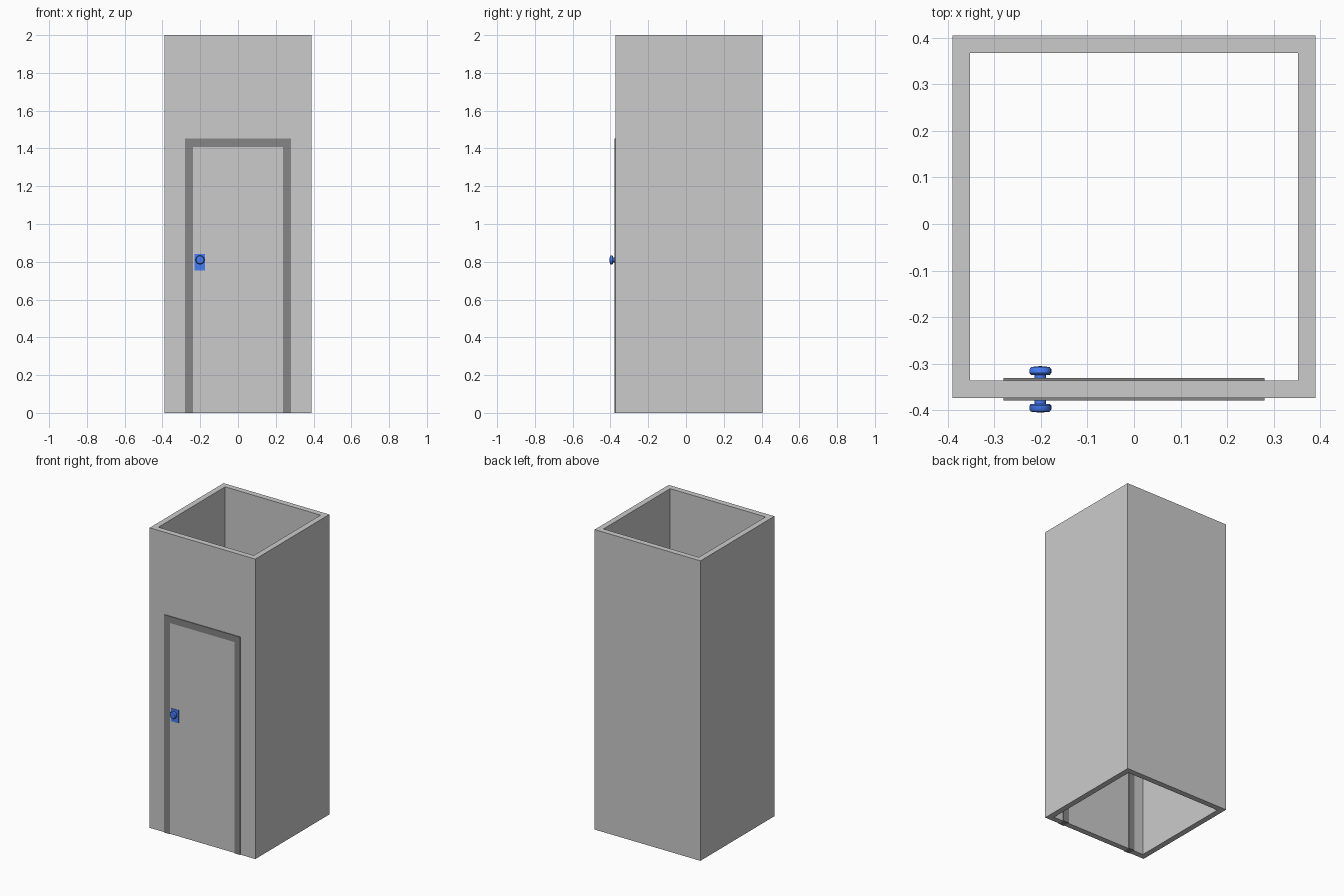
import bpy, bmesh
from math import radians
from mathutils import Matrix, Vector

if "Cube" in bpy.data.objects:
    bpy.data.objects.remove(bpy.data.objects["Cube"])

W, WALL, H = 0.39, 0.038, 2.0           # half width, wall thickness, height
BACK, FRONT = 0.405, -0.374
DOOR_Y = FRONT + WALL / 2               # mid-plane of the front wall


def material(name, rgb):
    m = bpy.data.materials.new(name)
    m.diffuse_color = (*rgb, 1)
    m.use_nodes = True
    m.node_tree.nodes["Principled BSDF"].inputs["Base Color"].default_value = m.diffuse_color
    return m


dark = material("dark_trim", (0.24, 0.24, 0.24))
blue = material("blue_handle", (0.06, 0.2, 0.9))


def add_object(name, bm, mat=None):
    bmesh.ops.recalc_face_normals(bm, faces=bm.faces)
    me = bpy.data.meshes.new(name)
    bm.to_mesh(me)
    bm.free()
    ob = bpy.data.objects.new(name, me)
    bpy.context.collection.objects.link(ob)
    if mat:
        me.materials.append(mat)
    return ob


def prism(name, points, direction, mat=None):
    """Extrude a closed outline along a vector."""
    bm = bmesh.new()
    face = bm.faces.new([bm.verts.new(p) for p in points])
    geom = bmesh.ops.extrude_face_region(bm, geom=[face], use_keep_orig=True)["geom"]
    moved = [g for g in geom if isinstance(g, bmesh.types.BMVert)]
    bmesh.ops.translate(bm, verts=moved, vec=Vector(direction))
    return add_object(name, bm, mat)


def arch(half, top):
    """Upside-down U between an outer rectangle and a doorway."""
    (ow, oh), (iw, ih) = half, top
    return [(-ow, 0), (-ow, oh), (ow, oh), (ow, 0), (iw, 0), (iw, ih), (-iw, ih), (-iw, 0)]


def front_prism(name, outline, depth, mat=None):
    y = DOOR_Y - depth / 2
    return prism(name, [(x, y, z) for x, z in outline], (0, depth, 0), mat)


# Side and back walls as one U-shaped run
i, b = W - WALL, BACK - WALL
u_shape = [(-W, FRONT), (-i, FRONT), (-i, b), (i, b), (i, FRONT), (W, FRONT), (W, BACK), (-W, BACK)]
prism("side_and_back_walls", [(x, y, 0) for x, y in u_shape], (0, 0, H))

# Front wall with doorway, door frame through the wall, and door leaf
front_prism("front_wall", arch((i, H), (0.28, 1.452)), WALL)
front_prism("door_frame", arch((0.28, 1.452), (0.238, 1.408)), 0.048, dark)
front_prism("door", [(-0.238, 0), (0.238, 0), (0.238, 1.408), (-0.238, 1.408)], WALL)

# Lock plate showing on both faces of the door
front_prism("lock_plate", [(-0.229, 0.755), (-0.175, 0.755), (-0.175, 0.841), (-0.229, 0.841)], 0.043, blue)

# Turned door knobs, one each side
profile = [(0.0125, 0.018), (0.0125, 0.031), (0.020, 0.031), (0.0235, 0.035),
           (0.0235, 0.043), (0.020, 0.048), (0, 0.050)]
for name, sign in (("outer_knob", -1), ("inner_knob", 1)):
    bm = bmesh.new()
    vs = [bm.verts.new((r, sign * d, 0)) for r, d in profile]
    edges = [bm.edges.new(p) for p in zip(vs, vs[1:])]
    bmesh.ops.spin(bm, geom=vs + edges, cent=(0, 0, 0), axis=(0, 1, 0),
                   angle=radians(360), steps=24, use_duplicate=False)
    bmesh.ops.remove_doubles(bm, verts=bm.verts, dist=1e-5)
    bmesh.ops.transform(bm, matrix=Matrix.Translation((-0.201, DOOR_Y, 0.81)), verts=bm.verts)
    knob = add_object(name, bm, blue)
    bpy.ops.object.select_all(action='DESELECT')
    bpy.context.view_layer.objects.active = knob
    knob.select_set(True)
    bpy.ops.object.shade_smooth_by_angle(angle=radians(35))
